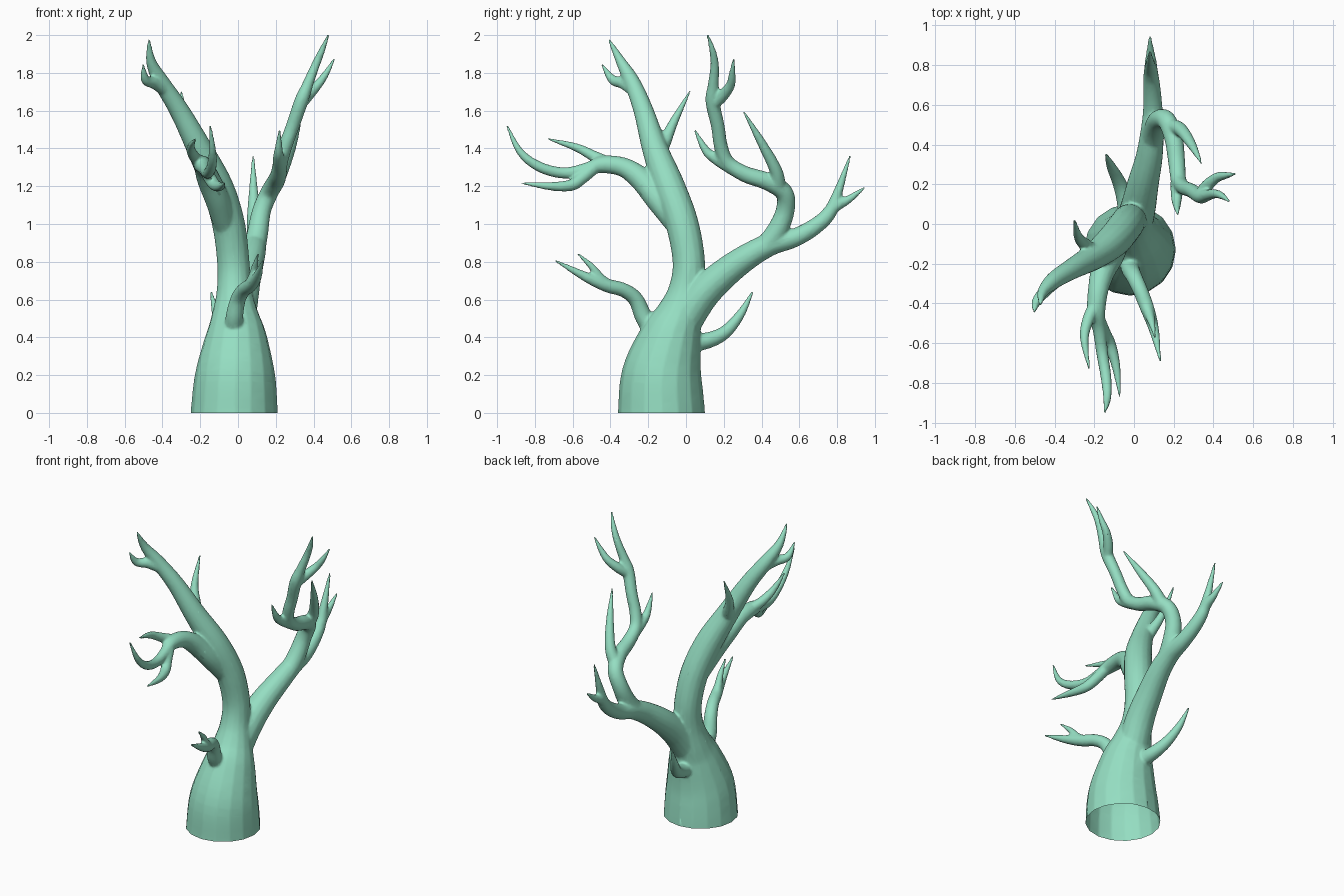
import bpy, bmesh, math
from mathutils import Vector

SIDES = 16
bm = bmesh.new()


def spline(pts, steps=5):
    """Catmull-Rom through (x, y, z, radius) points."""
    p = [Vector(q) for q in pts]
    p = [2 * p[0] - p[1]] + p + [2 * p[-1] - p[-2]]
    out = []
    for i in range(1, len(p) - 2):
        a, b, c, d = p[i - 1:i + 3]
        for s in range(steps):
            t = s / steps
            out.append(0.5 * (2 * b + (c - a) * t + (2 * a - 5 * b + 4 * c - d) * t * t
                              + (3 * b - a - 3 * c + d) * t ** 3))
    return out + [p[-2]]


def limb(*pts):
    """Closed tapering tube along a smooth path."""
    path = spline(pts)
    pos = [Vector(q[:3]) for q in path]
    side = Vector((1, 0, 0))
    rings = []
    for i, q in enumerate(path):
        tan = (pos[min(i + 1, len(pos) - 1)] - pos[max(i - 1, 0)]).normalized()
        side = (side - tan * side.dot(tan)).normalized()
        up = tan.cross(side)
        ring = []
        for k in range(SIDES):
            a = 2 * math.pi * k / SIDES
            ring.append(bm.verts.new(pos[i] + max(q[3], .006) * (side * math.cos(a) + up * math.sin(a))))
        rings.append(ring)
    for r0, r1 in zip(rings, rings[1:]):
        for k in range(SIDES):
            n = (k + 1) % SIDES
            bm.faces.new((r0[k], r0[n], r1[n], r1[k]))
    bm.faces.new(rings[0][::-1])
    bm.faces.new(rings[-1])


# Trunk running into the tall left limb
limb((-.02, -.13, -.06, .234), (-.02, -.13, .0, .231), (-.015, -.128, .2, .213), (-.01, -.08, .4, .165),
     (-.015, -.035, .52, .125), (-.02, 0, .65, .093), (-.025, .015, .8, .086), (-.05, -.02, 1.0, .087),
     (-.11, -.09, 1.2, .084), (-.205, -.165, 1.4, .068), (-.31, -.225, 1.6, .053),
     (-.405, -.285, 1.75, .043), (-.46, -.345, 1.86, .027), (-.472, -.41, 1.98, .006))
limb((-.37, -.265, 1.7, .035), (-.44, -.33, 1.745, .032), (-.49, -.39, 1.765, .025), (-.503, -.445, 1.845, .006))
limb((-.19, -.16, 1.34, .045), (-.24, -.11, 1.44, .034), (-.28, -.065, 1.54, .024), (-.3, .022, 1.705, .006))

# Forward branch with three prongs
limb((-.07, -.05, 1.0, .06), (-.11, -.15, 1.13, .065), (-.155, -.235, 1.235, .062), (-.18, -.33, 1.3, .052),
     (-.19, -.44, 1.315, .046), (-.175, -.53, 1.29, .034), (-.16, -.65, 1.27, .03), (-.14, -.78, 1.305, .027),
     (-.135, -.88, 1.385, .02), (-.147, -.95, 1.525, .006))
limb((-.18, -.38, 1.31, .035), (-.23, -.48, 1.355, .03), (-.25, -.58, 1.405, .022), (-.225, -.735, 1.452, .006))
limb((-.18, -.48, 1.305, .035), (-.15, -.55, 1.245, .034), (-.12, -.61, 1.205, .031),
     (-.09, -.72, 1.2, .022), (-.07, -.875, 1.218, .006))

# Low front branch and its fork
limb((-.02, -.15, .4, .05), (-.02, -.22, .5, .047), (0, -.265, .6, .041), (.03, -.33, .65, .038),
     (.065, -.42, .675, .036), (.1, -.53, .72, .026), (.133, -.695, .808, .006))
limb((.05, -.39, .665, .03), (.075, -.45, .71, .026), (.09, -.5, .775, .018), (.107, -.575, .845, .006))

# Small low back twig
limb((-.03, .02, .37, .05), (-.045, .12, .385, .043), (-.075, .21, .43, .035),
     (-.115, .29, .525, .024), (-.143, .355, .645, .006))

# Big back limb
limb((-.01, -.03, .46, .1), (.02, .08, .62, .09), (.045, .2, .735, .08), (.075, .33, .83, .069),
     (.09, .45, .893, .06), (.095, .57, .925, .05), (.09, .68, .985, .044), (.085, .76, 1.06, .037),
     (.082, .805, 1.17, .025), (.08, .87, 1.365, .006))
limb((.087, .72, 1.02, .035), (.085, .79, 1.095, .033), (.083, .86, 1.13, .022), (.08, .948, 1.195, .006))

# Rising branch off the back limb
limb((.09, .42, .88, .058), (.105, .48, .96, .056), (.125, .525, 1.07, .05), (.165, .52, 1.165, .048),
     (.2, .43, 1.225, .047), (.215, .31, 1.265, .043), (.225, .22, 1.325, .039), (.25, .185, 1.41, .037),
     (.29, .168, 1.52, .036), (.335, .14, 1.65, .037), (.37, .145, 1.74, .029), (.41, .152, 1.84, .023),
     (.445, .14, 1.92, .017), (.48, .113, 2.005, .006))
limb((.33, .145, 1.63, .03), (.37, .195, 1.68, .031), (.42, .235, 1.735, .025), (.465, .245, 1.795, .018),
     (.51, .252, 1.875, .006))
limb((.185, .49, 1.19, .042), (.235, .475, 1.285, .034), (.29, .4, 1.43, .024), (.34, .305, 1.595, .006))
limb((.22, .25, 1.29, .035), (.215, .16, 1.345, .031), (.215, .105, 1.39, .023), (.22, .045, 1.5, .006))

mesh = bpy.data.meshes.new("tree")
bm.to_mesh(mesh)
bm.free()
tree = bpy.data.objects.new("tree", mesh)
bpy.context.collection.objects.link(tree)
bpy.context.view_layer.objects.active = tree
tree.select_set(True)

# Fuse limbs into one skin, soften the crotches, thin the mesh
fuse = tree.modifiers.new("fuse", 'REMESH')
fuse.mode = 'VOXEL'
fuse.voxel_size = .008
soft = tree.modifiers.new("soften", 'SMOOTH')
soft.factor, soft.iterations = .5, 5
thin = tree.modifiers.new("thin", 'DECIMATE')
thin.ratio = .25
for m in [fuse.name, soft.name, thin.name]:
    bpy.ops.object.modifier_apply(modifier=m)

# Open the foot of the trunk at ground level
bm = bmesh.new()
bm.from_mesh(mesh := tree.data)
bmesh.ops.bisect_plane(bm, geom=bm.verts[:] + bm.edges[:] + bm.faces[:], plane_co=(0, 0, 0),
                       plane_no=(0, 0, 1), clear_inner=True)
bm.to_mesh(mesh)
bm.free()
bpy.ops.object.shade_smooth()

mat = bpy.data.materials.new("mint")
mat.diffuse_color = (.3, .73, .54, 1)
mesh.materials.clear()
mesh.materials.append(mat)
